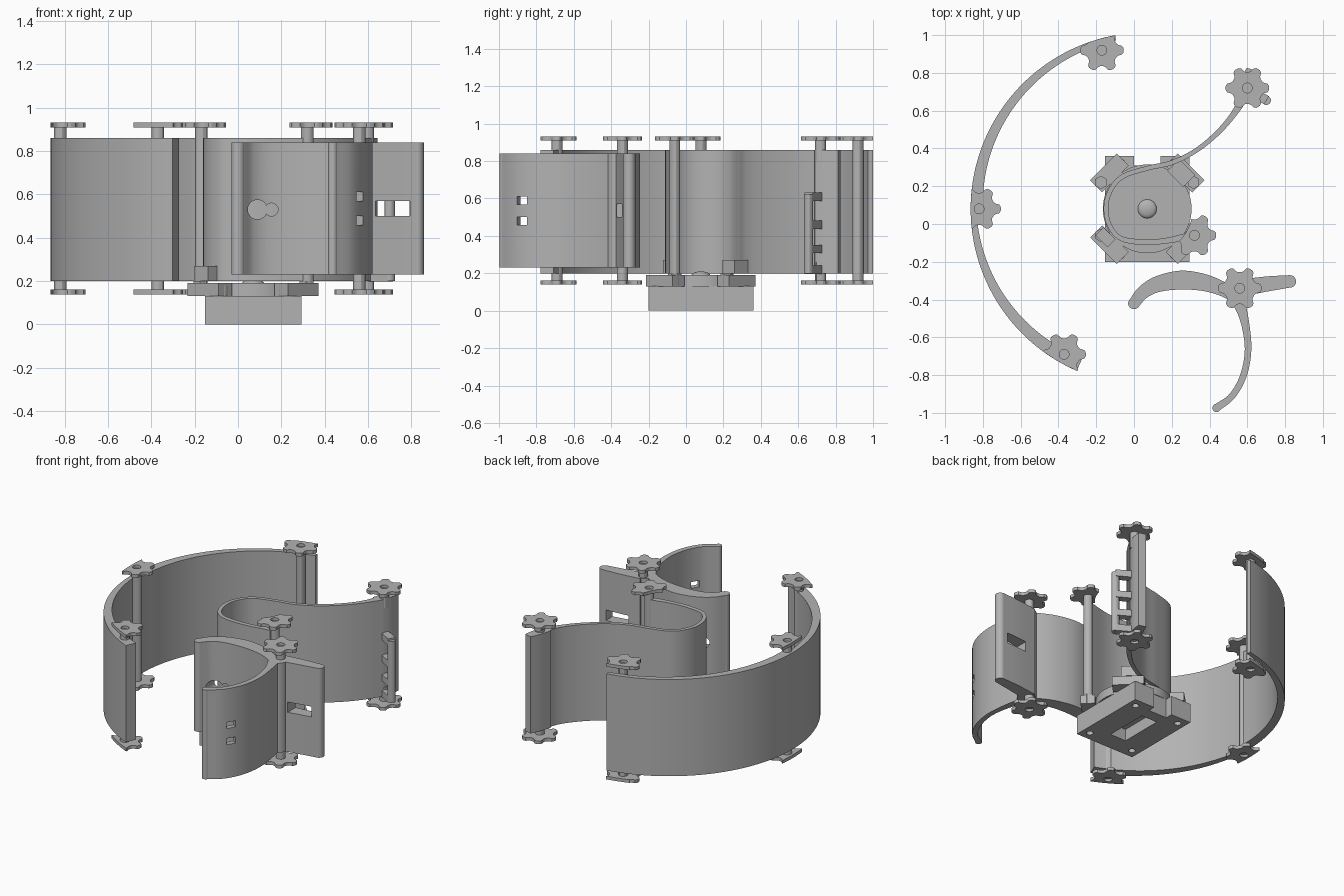
import bpy, bmesh, math
from mathutils import Matrix, Vector

old = bpy.data.objects.get("Cube")
if old:
    bpy.data.objects.remove(old, do_unlink=True)

grey = bpy.data.materials.new("light_grey")
grey.use_nodes = True
grey.diffuse_color = (0.45, 0.45, 0.45, 1)
grey.node_tree.nodes["Principled BSDF"].inputs["Base Color"].default_value = grey.diffuse_color

CX, CY = 0.07, 0.08          # shared centre of the base disc and outer wall
LOW, HIGH = 0.2, 0.86        # wall heights
FRONT_LOW, FRONT_HIGH = 0.23, 0.84


def finish(name, bm):
    bmesh.ops.recalc_face_normals(bm, faces=bm.faces[:])
    mesh = bpy.data.meshes.new(name)
    bm.to_mesh(mesh)
    bm.free()
    mesh.materials.append(grey)
    ob = bpy.data.objects.new(name, mesh)
    bpy.context.collection.objects.link(ob)
    return ob


def prism(name, outline, z0, z1):
    bm = bmesh.new()
    face = bm.faces.new([bm.verts.new((x, y, z0)) for x, y in outline])
    ext = bmesh.ops.extrude_face_region(bm, geom=[face])
    top = [v for v in ext["geom"] if isinstance(v, bmesh.types.BMVert)]
    bmesh.ops.translate(bm, verts=top, vec=(0, 0, z1 - z0))
    return finish(name, bm)


def disc(name, x, y, r, z0, z1, sides=32):
    ring = [math.tau * (i + 0.5) / sides for i in range(sides)]
    return prism(name, [(x + r * math.cos(a), y + r * math.sin(a)) for a in ring], z0, z1)


def box(name, centre, size, turn=0):
    bm = bmesh.new()
    mat = Matrix.Translation(centre) @ Matrix.Rotation(turn, 4, "Z") @ Matrix.Diagonal((*size, 1))
    bmesh.ops.create_cube(bm, size=1, matrix=mat)
    return finish(name, bm)


def rod_y(name, centre, r, length):
    bm = bmesh.new()
    mat = Matrix.Translation(centre) @ Matrix.Rotation(math.pi / 2, 4, "X")
    bmesh.ops.create_cone(bm, cap_ends=True, segments=24, radius1=r, radius2=r, depth=length, matrix=mat)
    return finish(name, bm)


def boolean(ob, tool, kind="DIFFERENCE"):
    mod = ob.modifiers.new("cut", "BOOLEAN")
    mod.operation, mod.object, mod.solver = kind, tool, "EXACT"
    bpy.context.view_layer.objects.active = ob
    bpy.ops.object.modifier_apply(modifier=mod.name)
    bpy.data.objects.remove(tool, do_unlink=True)


def spline(points, steps=7):
    # Catmull-Rom through (x, y, width) points
    p = [Vector(q) for q in points]
    p = [2 * p[0] - p[1]] + p + [2 * p[-1] - p[-2]]
    out = []
    for i in range(1, len(p) - 2):
        a, b, c, d = p[i - 1:i + 3]
        for s in range(steps):
            t = s / steps
            out.append(0.5 * (2 * b + (c - a) * t + (2 * a - 5 * b + 4 * c - d) * t * t
                              + (3 * b - a - 3 * c + d) * t ** 3))
    return out + [p[-2]]


def wall(name, points, z0, z1):
    path = spline(points)
    left, right = [], []
    for i, q in enumerate(path):
        d = (path[min(i + 1, len(path) - 1)] - path[max(i - 1, 0)]).xy.normalized()
        n = Vector((-d.y, d.x)) * q.z / 2
        left.append(q.xy + n)
        right.append(q.xy - n)
    return prism(name, left + right[::-1], z0, z1)


# Outer curved wall, in two leaves that thicken at one end
def leaf(name, a0, a1, t0, t1, r=0.935, n=36):
    outer, inner = [], []
    for i in range(n + 1):
        f = i / n
        a = math.radians(a0 + (a1 - a0) * f)
        for ring, rad in ((outer, r), (inner, r - t0 - (t1 - t0) * f)):
            ring.append((CX + rad * math.cos(a), CY + rad * math.sin(a)))
    return prism(name, outer + inner[::-1], LOW, HIGH)


leaf("outer_wall_back", 100.5, 180, 0.028, 0.065)
leaf("outer_wall_front", 180, 246.5, 0.03, 0.075)

# Middle wall: sweeps in from the back and loops over the base
wall("middle_wall", [(0.59, 0.70, 0.06), (0.54, 0.60, 0.035), (0.45, 0.49, 0.028), (0.33, 0.39, 0.025),
                     (0.2, 0.325, 0.025), (0.07, 0.295, 0.025), (-0.07, 0.245, 0.025),
                     (-0.14, 0.14, 0.025), (-0.14, 0.02, 0.025), (-0.08, -0.07, 0.025),
                     (0.03, -0.095, 0.03), (0.16, -0.09, 0.03), (0.31, -0.06, 0.04)], LOW, HIGH)
wall("middle_wall_end", [(0.57, 0.67, 0.06), (0.60, 0.75, 0.07), (0.62, 0.82, 0.05)], LOW, HIGH)

# Ladder catch beside the back end of the middle wall
disc("catch_post", 0.70, 0.655, 0.025, LOW, 0.62, 12)
for z in (0.22, 0.33, 0.46, 0.61):
    box("catch_rung", (0.65, 0.685, z), (0.12, 0.05, 0.045), math.radians(-30))

# Front walls: a thick arch, a flap and a thin tail around one hub
arch = wall("front_arch", [(0, -0.42, 0.06), (0.05, -0.36, 0.07), (0.13, -0.317, 0.085),
                           (0.25, -0.297, 0.1), (0.37, -0.31, 0.09), (0.47, -0.345, 0.075),
                           (0.56, -0.40, 0.06)], FRONT_LOW, FRONT_HIGH)
for x, r in ((0.09, 0.045), (0.155, 0.03)):
    boolean(arch, rod_y("cutter", (x, -0.33, 0.53), r, 0.3))
tail = wall("front_tail", [(0.55, -0.40, 0.07), (0.585, -0.51, 0.045), (0.604, -0.66, 0.035),
                           (0.58, -0.80, 0.035), (0.52, -0.91, 0.035), (0.435, -0.975, 0.04)],
            FRONT_LOW, FRONT_HIGH)
for z in (0.48, 0.59):
    boolean(tail, box("cutter", (0.55, -0.87, z), (0.14, 0.06, 0.042), math.radians(-30)))
flap = wall("front_flap", [(0.56, -0.34, 0.09), (0.7, -0.318, 0.08), (0.83, -0.303, 0.065)],
            FRONT_LOW, FRONT_HIGH)
boolean(flap, box("cutter", (0.715, -0.32, 0.535), (0.16, 0.3, 0.07)))
for name, x, y, r in (("arch_tip", 0, -0.42, 0.031), ("tail_tip", 0.437, -0.974, 0.022),
                      ("flap_tip", 0.825, -0.304, 0.033), ("front_hub", 0.56, -0.365, 0.06)):
    disc(name, x, y, r, FRONT_LOW, FRONT_HIGH)


# Lobed knobs on their pins
def knob(name, x, y, z, clip=None):
    pts = []
    for i in range(60):
        a = math.tau * i / 60
        r = 0.1 + 0.016 * math.tanh(2 * math.cos(6 * a))
        pts.append((x + r * math.cos(a), y + r * math.sin(a)))
    ob = prism(name, pts, z - 0.011, z + 0.011)
    boolean(ob, disc("cutter", x, y, 0.026, z - 0.1, z + 0.1, 20))
    if clip:
        boolean(ob, disc("cutter", CX, CY, clip[0], z - 0.1, z + 0.1, 96), clip[1])


INSIDE = (0.935, "INTERSECT")
pins = [("back", -0.17, 0.92, INSIDE, True), ("side", -0.82, 0.08, INSIDE, True),
        ("front", -0.37, -0.69, INSIDE, True), ("middle_back", 0.6, 0.72, None, False),
        ("front_hub", 0.56, -0.34, None, False), ("middle_front", 0.32, -0.06, (0.24, "DIFFERENCE"), True)]
for name, x, y, clip, full in pins:
    knob(name + "_top_knob", x, y, 0.92, clip)
    if name != "middle_front":
        knob(name + "_bottom_knob", x, y, 0.15, clip)
    if full:
        disc(name + "_pin", x, y, 0.03, 0.155, 0.912, 12)
    else:
        disc(name + "_top_pin", x, y, 0.03, 0.8, 0.912, 12)
        disc(name + "_bottom_pin", x, y, 0.03, 0.155, 0.26, 12)

# Base block with a notch at the back, a pocket and screw holes underneath
base = box("base_block", (CX, CY, 0.066), (0.445, 0.56, 0.132))
boolean(base, box("cutter", (CX, 0.36, 0.07), (0.14, 0.1, 0.3)))
boolean(base, box("cutter", (CX, CY, 0), (0.12, 0.3, 0.16)))
for sx in (-1, 1):
    for sy in (-1, 1):
        boolean(base, disc("cutter", CX + sx * 0.17, CY + sy * 0.22, 0.022, -0.1, 0.06, 16))

# Round plate, dome and four corner lugs with nuts
disc("base_plate", CX, CY, 0.235, 0.13, 0.19, 64)
bm = bmesh.new()
bmesh.ops.create_uvsphere(bm, u_segments=24, v_segments=12, radius=0.05,
                          matrix=Matrix.Translation((CX, CY, 0.19)) @ Matrix.Diagonal((1, 1, 0.4, 1)))
finish("centre_dome", bm)
for sx in (-1, 1):
    for sy in (-1, 1):
        x, y = CX + sx * 0.245, CY + sy * 0.14
        lug = box("corner_lug", (CX + sx * 0.2, CY + sy * 0.19, 0.16), (0.2, 0.09, 0.06), -sx * sy * math.pi / 4)
        disc("corner_nut", x, y, 0.035, 0.13, 0.2, 6)
        disc("corner_boss", CX + sx * 0.15, CY + sy * 0.235, 0.035, 0.13, 0.18, 16)
box("back_tab", (0.25, 0.27, 0.235), (0.09, 0.12, 0.07), math.pi / 4)
box("front_tab", (-0.15, -0.07, 0.235), (0.09, 0.06, 0.07), -math.pi / 4)

# Smooth curved sides, keep edges sharp
bpy.ops.object.select_all(action="DESELECT")
for ob in bpy.context.collection.objects:
    if ob.type == "MESH" and ob.data.materials and ob.data.materials[0] == grey:
        ob.select_set(True)
        bpy.context.view_layer.objects.active = ob
bpy.ops.object.shade_smooth_by_angle(angle=math.radians(30))
